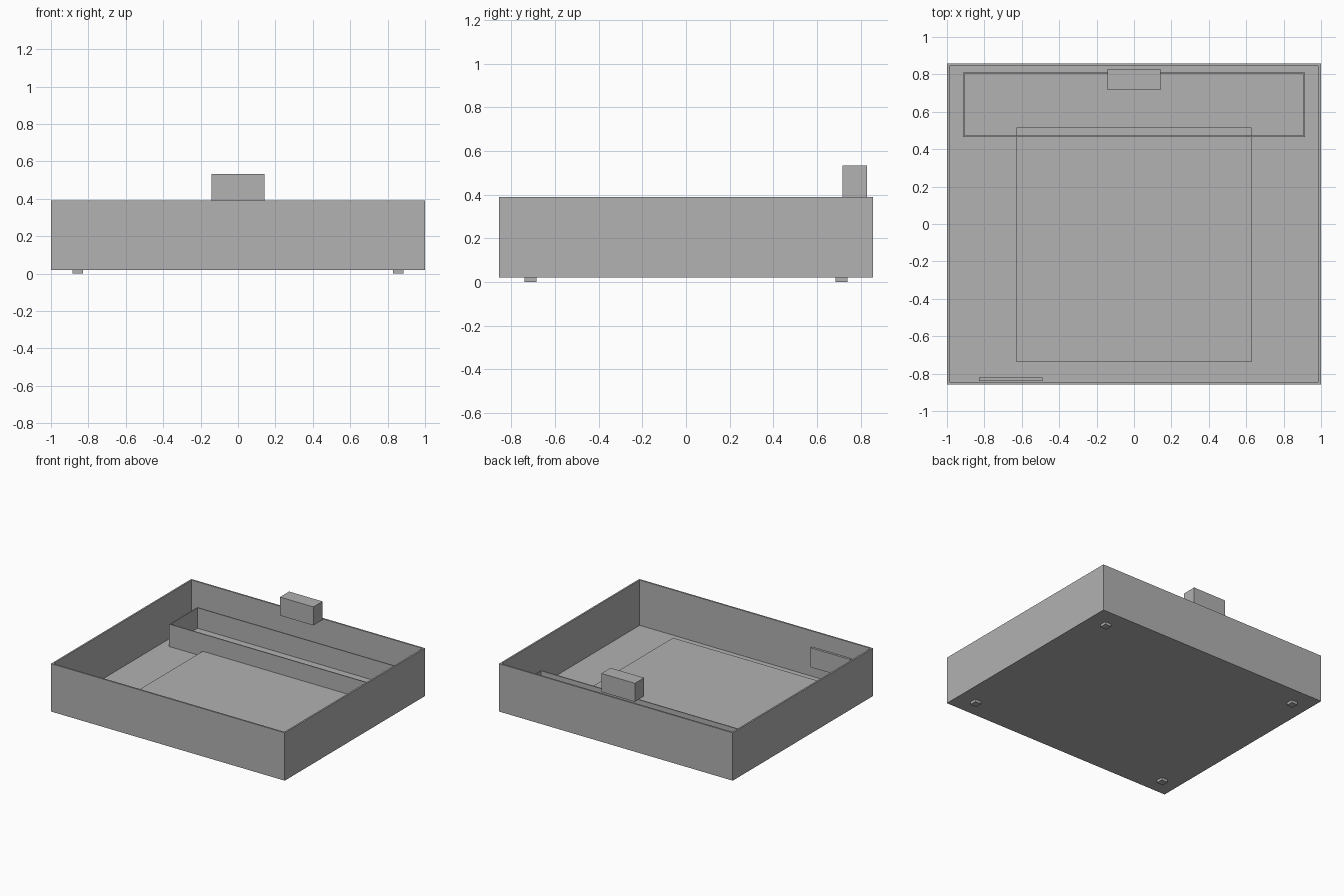
import bpy
import bmesh
from mathutils import Matrix, Vector

default = bpy.data.objects.get("Cube")
if default:
    bpy.data.objects.remove(default, do_unlink=True)

GREY = (0.445, 0.445, 0.445, 1.0)
grey = bpy.data.materials.new("plain_grey")
grey.use_nodes = True
grey.diffuse_color = GREY
grey.node_tree.nodes["Principled BSDF"].inputs["Base Color"].default_value = GREY


def block(name, low, high, wall=0, floor=0):
    """Box between two corners; with a wall thickness it becomes an open tray."""
    low, high = Vector(low), Vector(high)
    bm = bmesh.new()
    place = Matrix.Translation((low + high) / 2) @ Matrix.Diagonal((high - low).to_4d())
    bmesh.ops.create_cube(bm, size=1, matrix=place)
    bm.normal_update()
    if wall:
        top = max(bm.faces, key=lambda f: f.calc_center_median().z)
        bmesh.ops.inset_region(bm, faces=[top], thickness=wall)
        rim = list(top.verts)
        result = bmesh.ops.extrude_face_region(bm, geom=[top])
        sunk = [g for g in result["geom"] if isinstance(g, bmesh.types.BMVert)]
        if top.is_valid and any(v in rim for v in top.verts):
            bmesh.ops.delete(bm, geom=[top], context="FACES_ONLY")
        for v in sunk:
            v.co.z = low.z + floor
        bmesh.ops.recalc_face_normals(bm, faces=bm.faces)
    mesh = bpy.data.meshes.new(name)
    bm.to_mesh(mesh)
    bm.free()
    mesh.materials.append(grey)
    obj = bpy.data.objects.new(name, mesh)
    bpy.context.collection.objects.link(obj)
    return obj


# Open outer case
block("case", (-1, -0.857, 0.02), (1, 0.857, 0.39), wall=0.018, floor=0.02)

# Raised panel on the case floor
block("floor_panel", (-0.628, -0.737, 0.04), (0.628, 0.515, 0.08))

# Long tray along the back
block("back_tray", (-0.915, 0.466, 0.04), (0.915, 0.81, 0.213), wall=0.011, floor=0.015)

# Block sitting behind the tray at rim height
block("rear_block", (-0.143, 0.717, 0.39), (0.143, 0.829, 0.533))

# Thin plate on the inside of the front wall
block("front_plate", (-0.83, -0.839, 0.12), (-0.49, -0.822, 0.27))

# Four square feet
for side, sx in (("right", -1), ("left", 1)):
    for end, sy in (("front", -1), ("back", 1)):
        centre = Vector((sx * 0.857, sy * 0.712, 0.01))
        half = Vector((0.027, 0.027, 0.01))
        block(f"{end}_{side}_foot", centre - half, centre + half)
